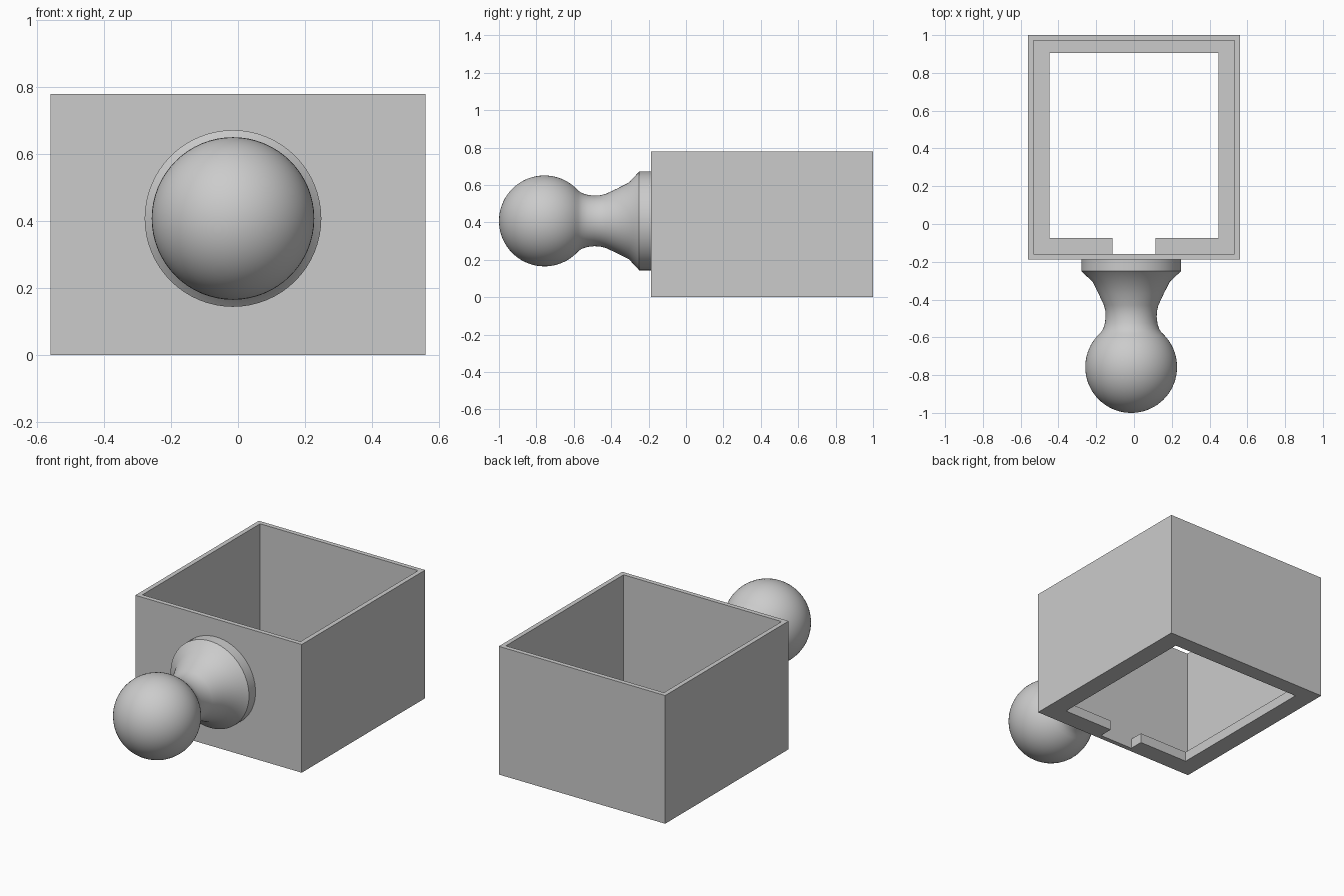
import bpy, bmesh, math
from mathutils import Matrix, Vector

cube = bpy.data.objects.get("Cube")
if cube:
    bpy.data.objects.remove(cube, do_unlink=True)

grey = bpy.data.materials.new("light grey")
grey.use_nodes = True
colour = (0.6, 0.6, 0.6, 1)
grey.diffuse_color = colour
grey.node_tree.nodes["Principled BSDF"].inputs["Base Color"].default_value = colour


def make_object(name, bm):
    bmesh.ops.recalc_face_normals(bm, faces=bm.faces)
    mesh = bpy.data.meshes.new(name)
    bm.to_mesh(mesh)
    bm.free()
    mesh.materials.append(grey)
    obj = bpy.data.objects.new(name, mesh)
    bpy.context.collection.objects.link(obj)
    return obj


def activate(obj):
    bpy.ops.object.select_all(action='DESELECT')
    obj.select_set(True)
    bpy.context.view_layer.objects.active = obj


def block(name, half_width, y0, y1, z0, z1):
    bm = bmesh.new()
    size = Matrix.Diagonal((2 * half_width, y1 - y0, z1 - z0, 1))
    centre = Matrix.Translation((0, (y0 + y1) / 2, (z0 + z1) / 2))
    bmesh.ops.create_cube(bm, size=1, matrix=centre @ size)
    return make_object(name, bm)


def cut(target, cutter):
    cutter.hide_render = True
    mod = target.modifiers.new("cut", 'BOOLEAN')
    mod.operation = 'DIFFERENCE'
    mod.solver = 'EXACT'
    mod.object = cutter
    activate(target)
    bpy.ops.object.modifier_apply(modifier=mod.name)
    bpy.data.objects.remove(cutter, do_unlink=True)


# Open box: thin walls and an inward bottom lip with a notch at the front
FRONT, BACK, HEIGHT, WALL, LIP = -0.187, 1.0, 0.78, 0.028, 0.06
box = block("open_box", 0.56, FRONT, BACK, 0, HEIGHT)
cut(box, block("cavity", 0.56 - WALL, FRONT + WALL, BACK - WALL, LIP, HEIGHT + 0.1))
cut(box, block("floor_opening", 0.447, -0.073, 0.905, -0.1, LIP + 0.1))
cut(box, block("lip_notch", 0.113, FRONT + WALL, 0, -0.1, LIP + 0.1))

# Ball mount: flange, flared neck and ball turned around one front-to-back axis
AXIS_X, AXIS_Z, BALL_Y, BALL_R = -0.015, 0.408, -0.757, 0.243
profile = [(0, FRONT), (0.264, FRONT), (0.264, -0.25), (0.205, -0.305),
           (0.172, -0.37), (0.144, -0.43), (0.137, -0.46), (0.135, -0.49),
           (0.139, -0.525), (0.148, -0.555)]
start = math.asin(0.162 / BALL_R)
steps = 28
for i in range(steps + 1):
    a = start + (math.pi - start) * i / steps
    profile.append((max(0, BALL_R * math.sin(a)), BALL_Y + BALL_R * math.cos(a)))

bm = bmesh.new()
verts = [bm.verts.new((AXIS_X + r, y, AXIS_Z)) for r, y in profile]
edges = [bm.edges.new(pair) for pair in zip(verts, verts[1:])]
bmesh.ops.spin(bm, geom=verts + edges, cent=Vector((AXIS_X, 0, AXIS_Z)),
               axis=(0, 1, 0), angle=2 * math.pi, steps=64)
bmesh.ops.remove_doubles(bm, verts=bm.verts, dist=0.0005)
mount = make_object("ball_mount", bm)
activate(mount)
bpy.ops.object.shade_smooth_by_angle(angle=math.radians(30))
